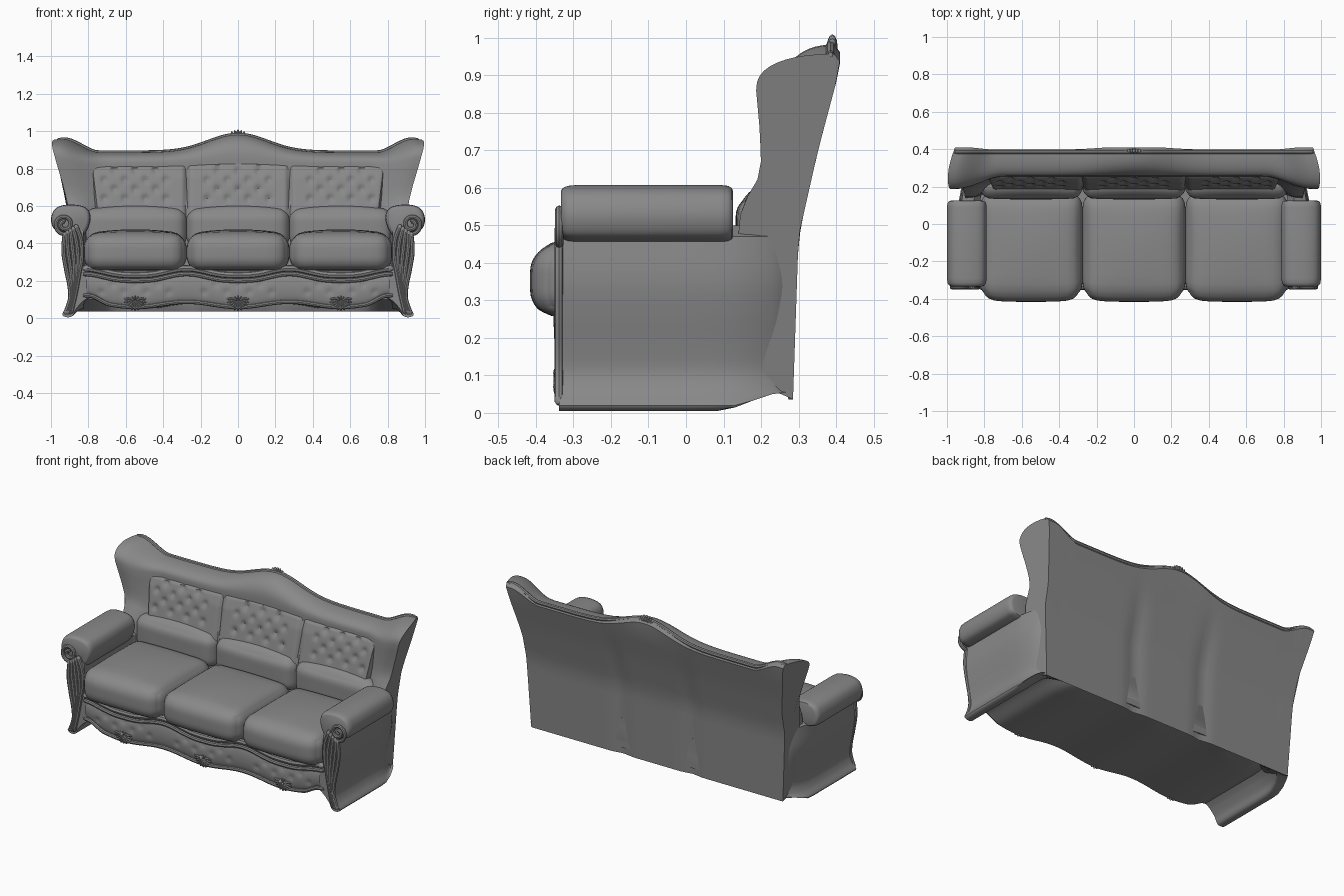
import bpy, bmesh, math
from mathutils import Vector

cube = bpy.data.objects.get("Cube")
if cube:
    bpy.data.objects.remove(cube)

GREY = bpy.data.materials.new("warm_grey_upholstery")
GREY.use_nodes = True
TONE = (0.25, 0.25, 0.25, 1)
GREY.diffuse_color = TONE
GREY.node_tree.nodes["Principled BSDF"].inputs["Base Color"].default_value = TONE
parts = []
SEAM, PITCH = 0.275, 0.55


def finish(name, bm):
    bmesh.ops.recalc_face_normals(bm, faces=bm.faces)
    mesh = bpy.data.meshes.new(name)
    bm.to_mesh(mesh)
    bm.free()
    mesh.materials.append(GREY)
    obj = bpy.data.objects.new(name, mesh)
    bpy.context.collection.objects.link(obj)
    parts.append(obj)
    return obj


def loft(name, rings, closed=True):
    """Skin a list of equal rings; closed rings get end caps."""
    bm = bmesh.new()
    rows = [[bm.verts.new(p) for p in ring] for ring in rings]
    n = len(rows[0])
    for a, b in zip(rows, rows[1:]):
        for i in range(n if closed else n - 1):
            j = (i + 1) % n
            bm.faces.new((a[i], a[j], b[j], b[i]))
    if closed:
        bm.faces.new(rows[0])
        bm.faces.new(rows[-1])
    return finish(name, bm)


def table(t, pts):
    for (a, fa), (b, fb) in zip(pts, pts[1:]):
        if t <= b:
            k = max(0, (t - a) / (b - a))
            return fa + (fb - fa) * k
    return pts[-1][1]


def step(a, b, t):
    k = min(1, max(0, (t - a) / (b - a)))
    return k * k * (3 - 2 * k)


def bell(d, w):
    return math.exp(-(d / w) ** 2)


def spline(pts, n=6, closed=False):
    """Catmull-Rom curve through the points."""
    p = [Vector(q) for q in pts]
    m, out = len(p), []
    for i in range(m if closed else m - 1):
        at = lambda k: p[k % m] if closed else p[min(max(k, 0), m - 1)]
        a, b, c, d = at(i - 1), at(i), at(i + 1), at(i + 2)
        for s in range(n):
            t = s / n
            out.append(0.5 * (2 * b + (c - a) * t + (2 * a - 5 * b + 4 * c - d) * t * t
                              + (3 * b - a - 3 * c + d) * t ** 3))
    return out if closed else out + [p[-1]]


def tube(name, path, r, sides=8):
    """Round moulding along a path, tapered at both tips."""
    rings, n = [], len(path)
    for i, c in enumerate(path):
        d = Vector(path[min(i + 1, n - 1)]) - Vector(path[max(i - 1, 0)])
        side = d.cross(Vector((0, 1, 0))).normalized()
        rr = r * (0.5 if i in (0, n - 1) else 1)
        rings.append([Vector(c) + rr * (side * math.cos(a) + Vector((0, 1, 0)) * math.sin(a))
                      for a in (math.tau * k / sides for k in range(sides))])
    return loft(name, rings)


def cushion(name, center, half, r, crown=0, bulge=0):
    bm = bmesh.new()
    bmesh.ops.create_cube(bm, size=2)
    bmesh.ops.subdivide_edges(bm, edges=bm.edges, cuts=15, use_grid_fill=True)
    core = [h - r for h in half]
    for v in bm.verts:
        p = Vector([math.sin(c * math.pi / 2) for c in v.co])
        q = Vector([c * h for c, h in zip(p, half)])
        k = Vector([max(-m, min(m, c)) for c, m in zip(q, core)])
        q = k + (q - k).normalized() * r
        q.z += crown * (1 - p.x ** 2) * (1 - p.y ** 2) * (p.z > 0)
        q.y -= bulge * (1 - p.x ** 4) * max(0, -p.y) ** 2
        v.co = q + Vector(center)
    return finish(name, bm)


def fan(name, x, y, z, size, start, sweep, count=9):
    """Shell ornament made of radiating petals."""
    bm = bmesh.new()
    for i in range(count):
        a = start + sweep * i / (count - 1)
        new = bmesh.ops.create_uvsphere(bm, u_segments=8, v_segments=6, radius=1)["verts"]
        for v in new:
            l, w, d = v.co.z * size * 0.5 + size * 0.5, v.co.x * size * 0.15, v.co.y * 0.014
            v.co = (x + l * math.cos(a) - w * math.sin(a), y + d, z + l * math.sin(a) + w * math.cos(a))
    return finish(name, bm)


# Lower body: wavy underside, flared feet and arm walls
def hem(x):
    return 0.062 - 0.014 * math.cos(math.tau * x / PITCH) + 0.035 * step(0.68, 0.8, abs(x))


right_edge = spline([(0.83, 0, 0.09), (0.865, 0, 0.05), (0.885, 0, 0.012), (0.915, 0, 0.005),
                     (0.94, 0, 0.02), (0.915, 0, 0.06), (0.9, 0, 0.11), (0.908, 0, 0.18),
                     (0.925, 0, 0.27), (0.935, 0, 0.36), (0.925, 0, 0.47)], 4)
half = [Vector((x * 0.02, 0, hem(x * 0.02))) for x in range(41)] + right_edge
half += [Vector(p) for p in ((0.86, 0, 0.5), (0.825, 0, 0.46), (0.825, 0, 0.26))]
outline = half + [Vector((-p.x, 0, p.z)) for p in reversed(half[1:])]
rings = []
for y, s in ((-0.338, 1), (0, 1), (0.08, 1), (0.13, 0.995), (0.18, 0.985), (0.23, 0.965), (0.265, 0.945), (0.283, 0.92)):
    floor = 0.055 * step(0.06, 0.27, y)
    rings.append([Vector((p.x * s, y, max(p.z, floor))) for p in outline])
loft("lower_body", rings)


# Back shell with forward-curling wings and a bell-shaped crest
def top_z(x):
    return 0.887 + 0.095 * bell(x, 0.23) + 0.07 * step(0.78, 0.96, abs(x))


def back_y(x, z):
    y = table(z, [(0.03, 0.285), (0.47, 0.3), (0.7, 0.352), (0.88, 0.4), (0.93, 0.41)])
    return y - 0.012 * bell(abs(x) - SEAM, 0.05) * step(0.9, 0.5, z)


def width(z):
    return table(z, [(0.03, 0.875), (0.45, 0.9), (0.6, 0.908), (0.7, 0.932), (0.8, 0.962), (0.9, 0.99), (0.95, 1)])


WING = [(0.5, 0.14), (0.56, 0.15), (0.6, 0.185), (0.66, 0.2), (0.75, 0.197), (0.86, 0.187)]


def shell_ring(u):
    zt = top_z(u)
    zi = 0.825 + 0.02 * bell(u, 0.25) + 0.035 * step(0.85, 1, abs(u))
    out = [(back_y(u, z), z) for z in (0.036 + (zt - 0.056) * i / 14 for i in range(15))]
    yb = back_y(u, zt) - 0.015
    wing = step(0.72, 0.97, abs(u))
    front = lambda z: 0.255 + (table(z, WING) - 0.255) * wing
    yf = front(zi)
    for i in range(11):
        a = math.pi / 2 * i / 10
        out.append((yb + (yf - yb) * math.sin(a) ** 0.9, zi + (zt - zi) * math.cos(a) ** 0.8))
    out += [(front(z), z) for z in (zi + (0.1 - zi) * i / 16 for i in range(1, 17))]
    pts = []
    for y, z in out:
        s = min(1, max(0, (y - 0.2) / 0.2))
        pts.append(Vector((u * width(z) * (1 - 0.04 * s * s), y, z)))
    return pts


loft("back_shell", [shell_ring(math.sin(i / 40 * math.pi / 2)) for i in range(-40, 41)])
tube("back_rim", [(u * width(top_z(u)) * 0.965, 0.385, top_z(u) - 0.002)
                  for u in (i / 40 for i in range(-40, 41))], 0.012)


# Tufted inner back, three sections
def tuft(x, z, rows, gap, depth):
    d = 0
    for c in (-PITCH, 0, PITCH):
        for r, row in enumerate(rows):
            for k in (-1.5, -0.5, 0.5, 1.5) if r % 2 else (-1, 0, 1):
                d += depth * bell(math.hypot(x - c - k * gap, z - row), 0.016)
    return d


def panel_point(i, j):
    s, t = i / 80, j / 24
    x = s * (0.765 + 0.035 * t)
    z = 0.54 + t * (0.287 + 0.022 * bell(x, 0.25))
    y = table(z, [(0.54, 0.175), (0.6, 0.188), (0.75, 0.222), (0.85, 0.262)])
    y += 0.018 * bell(abs(x) - SEAM, 0.012) + 0.05 * step(0.97, 1, abs(s)) + 0.03 * step(0.92, 1, t)
    return Vector((x, y + tuft(x, z, (0.79, 0.74, 0.69, 0.64), 0.11, 0.016), z))


loft("tufted_back", [[panel_point(i, j) for j in range(25)] for i in range(-80, 81)], False)

# Seat and lumbar cushions
for label, c in (("right", -PITCH), ("middle", 0), ("left", PITCH)):
    cushion(label + "_seat_cushion", (c, -0.112, 0.352), (0.275, 0.278, 0.098), 0.075, 0.025, 0.026)
    cushion(label + "_lumbar_cushion", (c, 0.2, 0.48), (0.276, 0.058, 0.1), 0.057, 0.022, 0.01)
    fan(label + "_apron_shell", c, -0.34, 0.1, 0.062, math.pi * 0.98, math.pi * 1.04, 11)
    fan(label + "_apron_shell_top", c, -0.34, 0.09, 0.035, 0.4, math.pi - 0.8, 5)

# Crest ornament
fan("crest_shell", 0, 0.39, 0.945, 0.064, 0.35, math.pi - 0.7, 9)


# Apron: padded panel, scalloped rail and hem moulding
def rail(x):
    return 0.2 + 0.036 * abs(math.sin(math.pi * x / PITCH)) ** 3


def apron_point(i, j):
    x, t = i / 80 * 0.81, j / 12
    z = hem(x) + 0.02 + t * (rail(x) - hem(x) - 0.02)
    y = -0.336 - 0.012 * math.sin(math.pi * t) ** 0.6
    return Vector((x, y + tuft(x, z, (0.18, 0.14), 0.12, 0.008), z))


loft("apron_panel", [[apron_point(i, j) for j in range(13)] for i in range(-80, 81)], False)
xs = [i / 60 * 0.83 for i in range(-60, 61)]
tube("apron_rail", [(x, -0.34, rail(x)) for x in xs], 0.012)
tube("seat_rail", [(x, -0.335, rail(x) + 0.03) for x in xs], 0.018)
tube("hem_moulding", [(x, -0.339, hem(x) + 0.011) for x in xs], 0.011)

# Arms: rolled tops, scrolls and fluted carved legs
ARM = [(0.84, 0.43), (0.802, 0.48), (0.788, 0.54), (0.808, 0.587), (0.86, 0.605), (0.93, 0.605),
       (0.98, 0.582), (1.0, 0.53), (0.985, 0.478), (0.945, 0.46), (0.89, 0.45)]
OUTER = [(0.925, 0.46), (0.933, 0.36), (0.918, 0.26), (0.9, 0.17), (0.898, 0.1), (0.925, 0.022)]
INNER = [(0.87, 0.5), (0.84, 0.42), (0.835, 0.33), (0.85, 0.24), (0.87, 0.13), (0.895, 0.022)]
for label, s in (("left", 1), ("right", -1)):
    prof = spline([(x, 0, z) for x, z in ARM], 5, True)
    mid = Vector((0.895, 0, 0.53))
    rings = []
    for y, k in ((-0.333, 0.8), (-0.328, 0.9), (-0.315, 0.97), (-0.29, 1), (0.09, 1), (0.112, 0.97), (0.122, 0.9), (0.125, 0.8)):
        rings.append([Vector((s * q.x, y, q.z)) for q in (mid + (p - mid) * k for p in prof)])
    loft(label + "_arm_roll", rings)
    spiral = []
    for i in range(49):
        a, r = -2.4 + i * 0.22, 0.056 - 0.0009 * i
        spiral.append((s * (0.928 + r * math.cos(a)), -0.338, 0.502 + r * math.sin(a)))
    tube(label + "_arm_scroll", spiral, 0.011)
    for n in range(5):
        k = n / 4
        line = spline([(s * (a + (c - a) * k), -0.339, b + (d - b) * k)
                       for (a, b), (c, d) in zip(OUTER, INNER)])
        tube(f"{label}_leg_flute_{n + 1}", line, 0.012)

# Smooth shading with crisp creases
bpy.ops.object.select_all(action="DESELECT")
for obj in parts:
    obj.select_set(True)
bpy.context.view_layer.objects.active = parts[0]
bpy.ops.object.shade_smooth_by_angle(angle=math.radians(40))
